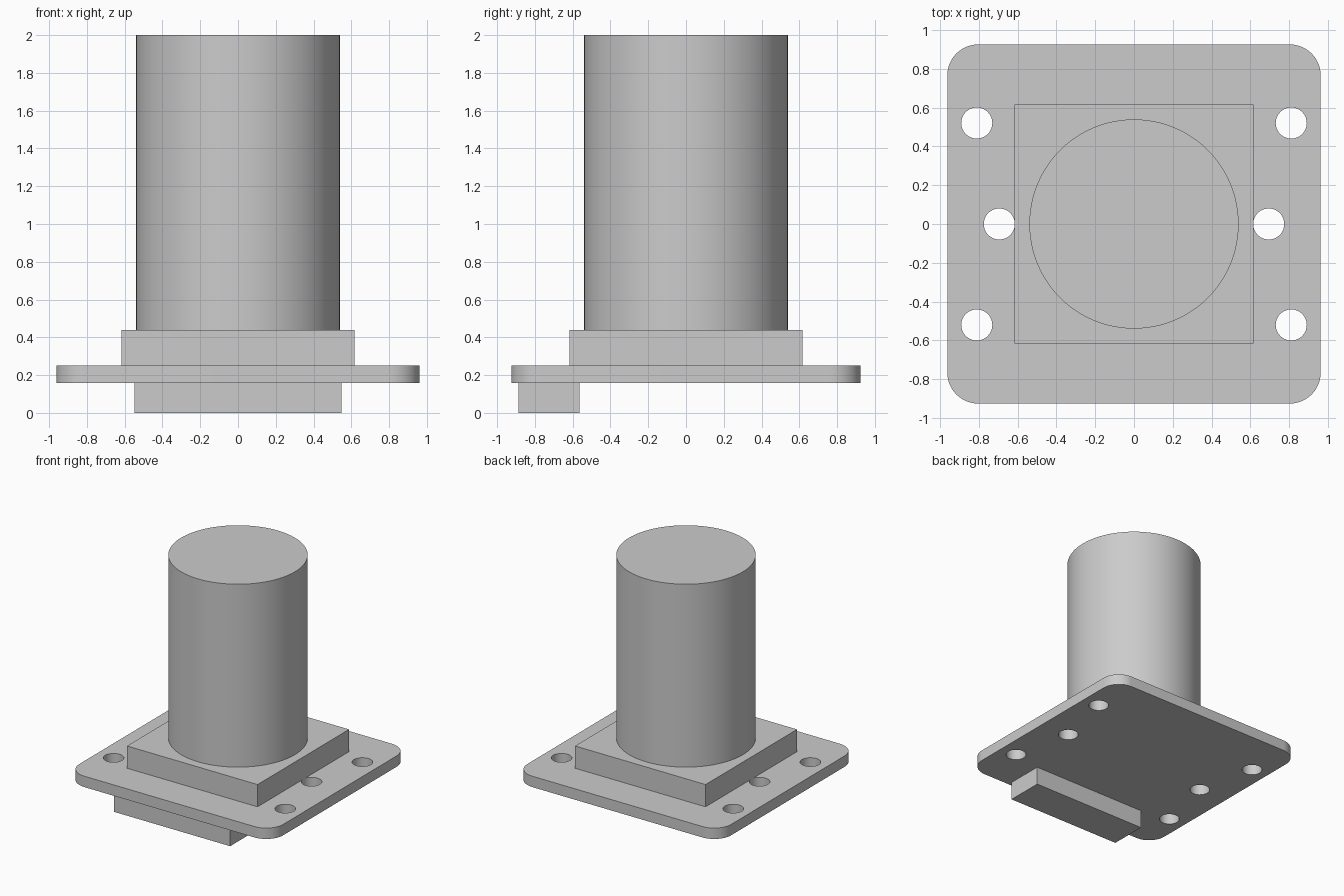
import bpy
import bmesh
import math

if "Cube" in bpy.data.objects:
    bpy.data.objects.remove(bpy.data.objects["Cube"], do_unlink=True)

grey = bpy.data.materials.new("plain grey")
grey.use_nodes = True
colour = (0.6, 0.6, 0.6, 1)
grey.diffuse_color = colour
grey.node_tree.nodes["Principled BSDF"].inputs["Base Color"].default_value = colour


def finish(name, bm, smooth=False):
    mesh = bpy.data.meshes.new(name)
    bm.to_mesh(mesh)
    bm.free()
    mesh.materials.append(grey)
    obj = bpy.data.objects.new(name, mesh)
    bpy.context.collection.objects.link(obj)
    if smooth:
        bpy.ops.object.select_all(action="DESELECT")
        obj.select_set(True)
        bpy.context.view_layer.objects.active = obj
        bpy.ops.object.shade_smooth_by_angle(angle=math.radians(30))
    return obj


def box(name, x, y, z):
    bm = bmesh.new()
    bmesh.ops.create_cube(bm, size=1)
    for v in bm.verts:
        for axis, (low, high) in enumerate((x, y, z)):
            v.co[axis] = high if v.co[axis] > 0 else low
    return finish(name, bm)


def ring(bm, points, z):
    verts = [bm.verts.new((x, y, z)) for x, y in points]
    return [bm.edges.new((a, b)) for a, b in zip(verts, verts[1:] + verts[:1])]


def arc(cx, cy, radius, start, sweep, steps):
    return [(cx + radius * math.cos(start + sweep * i / steps),
             cy + radius * math.sin(start + sweep * i / steps)) for i in range(steps + 1)]


PLATE_Z, PLATE_TOP = 0.157, 0.25
HALF_X, HALF_Y, CORNER = 0.962, 0.925, 0.16

# Mounting plate: rounded outline with six through holes, extruded upward
outline = []
for quarter, (sx, sy) in enumerate(((1, 1), (-1, 1), (-1, -1), (1, -1))):
    outline += arc(sx * (HALF_X - CORNER), sy * (HALF_Y - CORNER), CORNER,
                   quarter * math.pi / 2, math.pi / 2, 12)
bm = bmesh.new()
edges = ring(bm, outline, PLATE_Z)
for side in (-1, 1):
    for x, y in ((0.81, 0.52), (0.694, 0), (0.81, -0.52)):
        edges += ring(bm, arc(side * x, y, 0.08, 0, math.tau, 40)[:-1], PLATE_Z)
bmesh.ops.triangle_fill(bm, edges=edges, use_beauty=True, use_dissolve=False)
top = bmesh.ops.extrude_face_region(bm, geom=bm.faces[:], use_keep_orig=True)
for item in top["geom"]:
    if isinstance(item, bmesh.types.BMVert):
        item.co.z = PLATE_TOP
bmesh.ops.recalc_face_normals(bm, faces=bm.faces[:])
finish("mounting_plate", bm, smooth=True)

# Square block on the plate and connector bar beneath its front edge
box("base_block", (-0.616, 0.616), (-0.616, 0.616), (PLATE_TOP, 0.44))
box("connector_bar", (-0.548, 0.548), (-0.888, -0.565), (0, PLATE_Z))

# Upright cylinder
bm = bmesh.new()
bmesh.ops.create_cone(bm, cap_ends=True, segments=96, radius1=0.539, radius2=0.539, depth=1.56)
bmesh.ops.translate(bm, verts=bm.verts, vec=(0, 0, 1.22))
finish("cylinder_body", bm, smooth=True)
